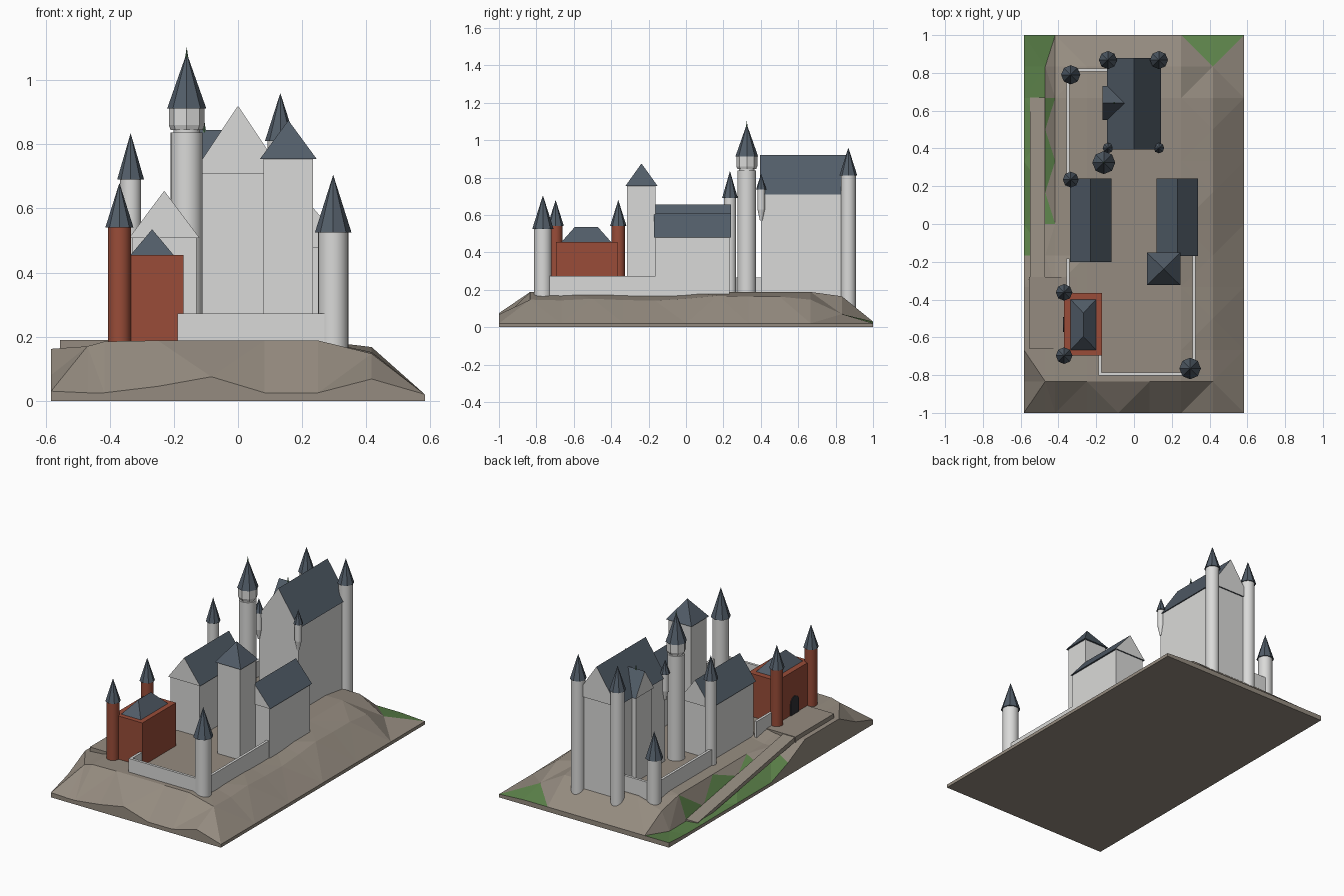
import bpy, bmesh, math, random
from mathutils import Vector

if "Cube" in bpy.data.objects:
    bpy.data.objects.remove(bpy.data.objects["Cube"], do_unlink=True)
random.seed(4)


def material(name, r, g, b):
    m = bpy.data.materials.new(name)
    m.use_nodes = True
    m.diffuse_color = (r, g, b, 1)
    m.node_tree.nodes["Principled BSDF"].inputs["Base Color"].default_value = (r, g, b, 1)
    return m


WALL = material("pale stone", .70, .70, .69)
ROOF = material("slate blue", .085, .11, .14)
BRICK = material("red brick", .32, .073, .04)
ROCK = material("taupe rock", .30, .26, .215)
GRASS = material("grass green", .11, .23, .07)
DOOR = material("dark door", .03, .03, .035)
PATINA = material("green copper", .08, .17, .09)


def finish(bm, name, *mats):
    bmesh.ops.recalc_face_normals(bm, faces=bm.faces)
    mesh = bpy.data.meshes.new(name)
    bm.to_mesh(mesh)
    bm.free()
    for m in mats:
        mesh.materials.append(m)
    ob = bpy.data.objects.new(name, mesh)
    bpy.context.collection.objects.link(ob)
    return ob


def hull(points):
    bm = bmesh.new()
    for p in points:
        bm.verts.new(p)
    bmesh.ops.convex_hull(bm, input=bm.verts)
    bmesh.ops.dissolve_limit(bm, angle_limit=.01, verts=bm.verts, edges=bm.edges)
    return bm


def box(name, x0, x1, y0, y1, z0, z1, mat):
    pts = [(x, y, z) for x in (x0, x1) for y in (y0, y1) for z in (z0, z1)]
    return finish(hull(pts), name, mat)


def gable_roof(name, x0, x1, y0, y1, z0, z1, along="y"):
    """Ridge roof with slate slopes and stone gable ends."""
    pts = [(x, y, z0) for x in (x0, x1) for y in (y0, y1)]
    xm, ym = (x0 + x1) / 2, (y0 + y1) / 2
    pts += [(xm, y0, z1), (xm, y1, z1)] if along == "y" else [(x0, ym, z1), (x1, ym, z1)]
    bm = hull(pts)
    bm.normal_update()
    for f in bm.faces:
        f.material_index = int(abs(getattr(f.normal, along)) < .9)
    return finish(bm, name, WALL, ROOF)


def hip_roof(name, cx, cy, hx, hy, z0, z1, ridge=0):
    pts = [(cx + sx * hx, cy + sy * hy, z0) for sx in (-1, 1) for sy in (-1, 1)]
    pts += [(cx, cy - ridge, z1), (cx, cy + ridge, z1)] if ridge else [(cx, cy, z1)]
    return finish(hull(pts), name, ROOF)


def round_part(name, x, y, z0, z1, r0, r1, mat, sides=24):
    bm = bmesh.new()
    bmesh.ops.create_cone(bm, cap_ends=True, segments=sides, radius1=r0, radius2=r1, depth=z1 - z0)
    bmesh.ops.translate(bm, verts=bm.verts, vec=(x, y, (z0 + z1) / 2))
    ob = finish(bm, name, mat)
    if sides > 8:
        bpy.ops.object.select_all(action="DESELECT")
        ob.select_set(True)
        bpy.context.view_layer.objects.active = ob
        bpy.ops.object.shade_smooth_by_angle(angle=math.radians(30))
    return ob


def turret(name, x, y, z0, eave, tip, r, cone, mat=WALL):
    round_part(name + "_shaft", x, y, z0, eave, r, r, mat)
    round_part(name + "_spire", x, y, eave, tip, cone, 0, ROOF, 8)


# Rocky hill: a faceted grid, grassy where it is low
xs = [-.583, -.47, -.417, -.25, -.083, .083, .25, .417, .583]
ys = [-1 + j / 6 for j in range(13)]
front_edge = [.03, .025, .025, .045, .075, .025, .025, .068, .02]


def ramp(y):
    return .02 + .17 * min(1, max(0, (.67 - y) / .97))


def height(i, j):
    x, y = xs[i], ys[j]
    if j == 0:
        return front_edge[i]
    if i == 8:
        return .02
    if j == 12:
        return .03
    if i == 7:
        return .07 if j == 11 else .155 + random.uniform(-.015, .015)
    if i == 0:
        if y < -.3:
            return .08 if j == 1 else .162
        return .08 if y < -.1 else .02
    if i == 1:
        return .17 if y < -.3 else ramp(y) - .012
    if i == 2:
        return .185 if y < -.2 else .12 if j == 11 else .155
    return .165 if j == 11 else .188


bm = bmesh.new()
grid = [[bm.verts.new((x, y, height(i, j))) for j, y in enumerate(ys)] for i, x in enumerate(xs)]
for i in range(8):
    for j in range(12):
        a, b, c, d = grid[i][j], grid[i + 1][j], grid[i + 1][j + 1], grid[i][j + 1]
        tris = [(a, b, c), (a, c, d)] if (i + j) % 2 == 0 else [(a, b, d), (b, c, d)]
        for t in tris:
            f = bm.faces.new(t)
            m = f.calc_center_median()
            low = m.z < .045 and (m.x < -.44 or m.y > .92)
            bank = m.x < -.44 and -.17 < m.y < .67 and m.z < .14
            f.material_index = int(low or bank)
rim = [e for e in bm.edges if e.is_boundary]
skirt = bmesh.ops.extrude_edge_only(bm, edges=rim)["geom"]
for v in skirt:
    if isinstance(v, bmesh.types.BMVert):
        v.co.z = 0
for f in skirt:
    if isinstance(f, bmesh.types.BMFace):
        f.material_index = 0
bmesh.ops.contextual_create(bm, geom=[e for e in bm.edges if e.is_boundary])
finish(bm, "hill", ROCK, GRASS)

# Approach road climbing to the gate terrace
road = [(x, y, max(0, ramp(y) - t)) for x in (-.55, -.47) for y in (-.3, .67) for t in (0, .03)]
finish(hull(road), "road", ROCK)
box("gate_terrace", -.555, -.3, -.66, -.28, .15, .19, ROCK)

# Great hall with its projecting bay
box("hall_walls", -.135, .135, .40, .87, .1, .71, WALL)
gable_roof("hall_roof", -.142, .142, .395, .878, .708, .92)
box("bay_walls", -.16, -.05, .56, .72, .1, .71, WALL)
gable_roof("bay_roof", -.166, -.03, .55, .73, .708, .845, "x")
round_part("bay_finial", -.105, .64, .835, .875, .006, 0, PATINA, 8)

# Side halls
for name, cx, y0, eave, ridge in (("west_house", -.23, -.2, .51, .655), ("east_house", .23, -.17, .48, .607)):
    box(name + "_walls", cx - .1, cx + .1, y0 + .008, .232, .15, eave, WALL)
    gable_roof(name + "_roof", cx - .11, cx + .11, y0, .24, eave - .002, ridge)

# Square tower
box("square_tower_walls", .08, .234, -.315, -.162, .17, .755, WALL)
hip_roof("square_tower_roof", .157, -.238, .088, .086, .755, .875)

# Brick gatehouse with hipped roof, arched door and twin turrets
box("gatehouse_walls", -.37, -.17, -.695, -.365, .16, .455, BRICK)
hip_roof("gatehouse_roof", -.268, -.533, .067, .133, .455, .535, .062)
arch = [(s * .04, 0) for s in (-1, 1)]
arch += [(.04 * math.cos(a * math.pi / 8), .07 + .04 * math.sin(a * math.pi / 8)) for a in range(9)]
door = [(x, -.533 + u, .19 + v) for x in (-.375, -.368) for u, v in arch]
finish(hull(door), "gate_door", DOOR)
for side, y in (("front", -.697), ("rear", -.362)):
    turret(side + "_gate_turret", -.37, y, .15, .54, .68, .036, .044, BRICK)

# Round towers
turret("front_corner_tower", .297, -.765, .1, .525, .705, .047, .057)
turret("rear_corner_tower", -.335, .79, .08, .41, .575, .042, .051)
turret("west_tower", -.335, .235, .1, .69, .835, .033, .042)
for side, x in (("left", .132), ("right", -.138)):
    turret(side + "_hall_tower", x, .868, .08, .81, .96, .04, .048)
    turret(side + "_bartizan", x, .402, .63, .735, .82, .02, .028)
    round_part(side + "_bartizan_corbel", x, .402, .57, .63, .007, .02, WALL)

# Keep: tall shaft, overhanging lookout and spire
round_part("keep_shaft", -.16, .325, .12, .837, .05, .05, WALL)
round_part("keep_neck", -.16, .325, .837, .847, .042, .042, WALL)
round_part("keep_lookout_base", -.16, .325, .845, .86, .05, .056, WALL, 8)
round_part("keep_lookout", -.16, .325, .86, .912, .056, .056, WALL, 8)
round_part("keep_spire", -.16, .325, .912, 1.085, .061, 0, ROOF, 8)
round_part("keep_finial", -.16, .325, 1.065, 1.103, .006, 0, PATINA, 8)

# Curtain walls
T = .008
runs = {
    "rear_west_wall": (-.35, .24, -.35, .79, .265),
    "rear_wall": (-.335, .815, -.14, .815, .265),
    "west_wall": (-.35, -.365, -.35, -.19, .27),
    "gate_return_wall": (-.18, -.795, -.18, -.69, .272),
    "front_wall": (-.18, -.795, .297, -.795, .272),
    "east_wall": (.318, -.765, .318, -.165, .274),
}
for name, (xa, ya, xb, yb, top) in runs.items():
    box(name, xa - T, xb + T, ya - T, yb + T, .13, top, WALL)
